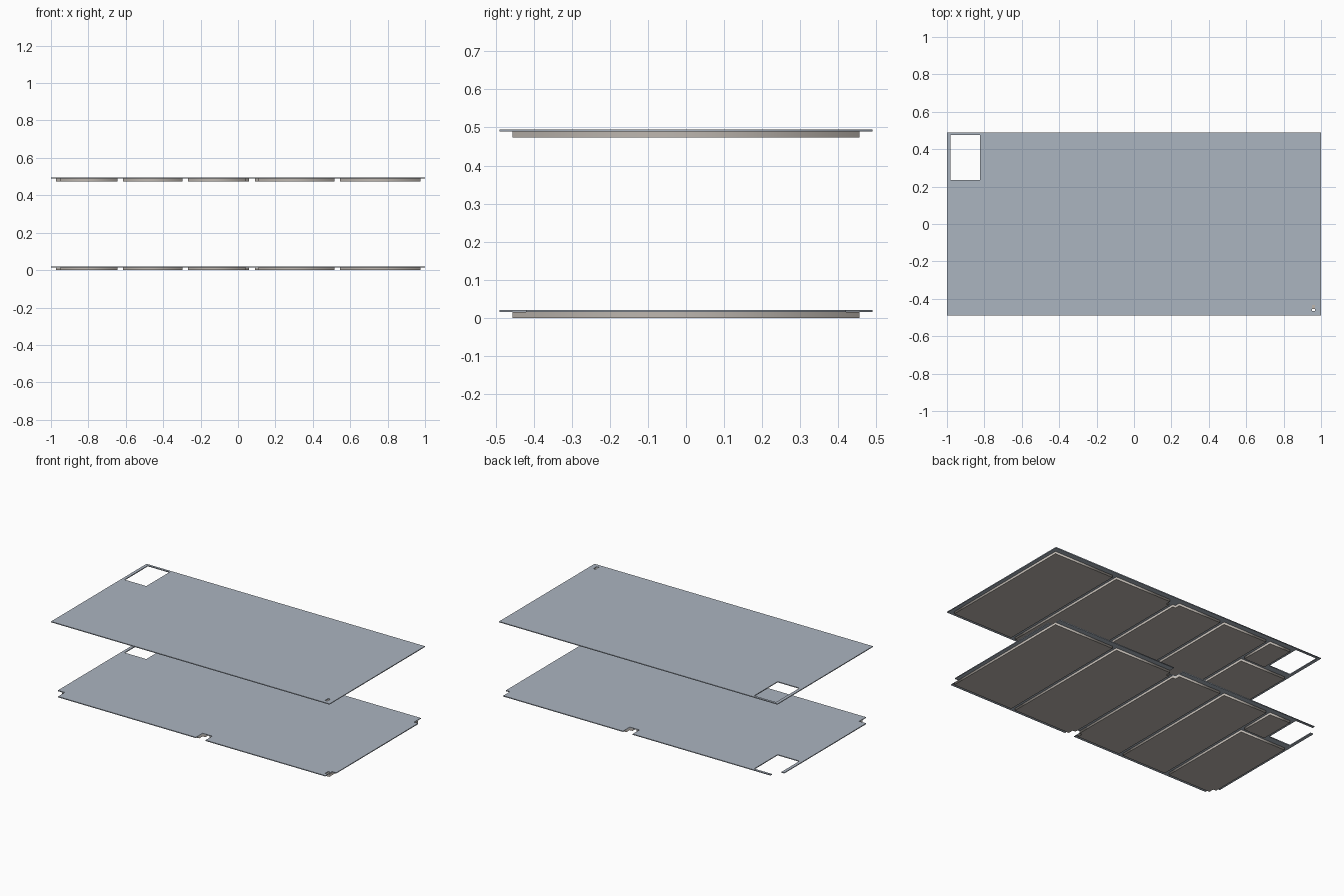
import bpy

if "Cube" in bpy.data.objects:
    bpy.data.objects.remove(bpy.data.objects["Cube"])


def material(name, color):
    m = bpy.data.materials.new(name)
    m.diffuse_color = color
    m.use_nodes = True
    m.node_tree.nodes["Principled BSDF"].inputs["Base Color"].default_value = m.diffuse_color
    return m


PLATE = material("blue_grey", (0.41, 0.46, 0.53, 1))
PANEL = material("warm_grey", (0.51, 0.47, 0.43, 1))


def rect(x0, x1, y0, y1):
    return [(x0, y0), (x1, y0), (x1, y1), (x0, y1)]


def slab(name, loops, z0, z1, mat):
    """Flat sheet from 2D loops (first outline, then holes)."""
    cu = bpy.data.curves.new(name, 'CURVE')
    cu.dimensions = '2D'
    cu.fill_mode = 'BOTH'
    cu.extrude = (z1 - z0) / 2
    for pts in loops:
        sp = cu.splines.new('POLY')
        sp.points.add(len(pts) - 1)
        for p, (x, y) in zip(sp.points, pts):
            p.co = (x, y, 0, 1)
        sp.use_cyclic_u = True
    ob = bpy.data.objects.new(name, cu)
    ob.location.z = (z0 + z1) / 2
    bpy.context.collection.objects.link(ob)
    bpy.ops.object.select_all(action='DESELECT')
    bpy.context.view_layer.objects.active = ob
    ob.select_set(True)
    bpy.ops.object.convert(target='MESH')
    ob = bpy.context.object
    ob.data.materials.clear()
    ob.data.materials.append(mat)


# Panel outline with notches (n) at any of its four corners
W, N = 0.455, 0.42
def panel(x0, x1, y0, y1, left=0.0, right=0.0):
    pts = []
    pts += [(x0, -N), (x0 + left, -N), (x0 + left, y0)] if left else [(x0, y0)]
    pts += [(x1 - right, y0), (x1 - right, -N), (x1, -N)] if right else [(x1, y0)]
    top = y1 > N
    pts += [(x1, N), (x1 - right, N), (x1 - right, y1)] if right and top else [(x1, y1)]
    pts += [(x0 + left, y1), (x0 + left, N), (x0, N)] if left and top else [(x0, y1)]
    return pts


PANELS = {
    "end_panel_left": panel(-0.972, -0.645, -W, 0.195, left=0.022),
    "panel_beside_opening": panel(-0.795, -0.645, 0.225, W),
    "panel_left": panel(-0.615, -0.298, -W, W),
    "panel_middle": panel(-0.268, 0.06, -W, W, right=0.02),
    "panel_right": panel(0.09, 0.515, -W, W, left=0.02),
    "end_panel_right": panel(0.545, 0.975, -W, W),
}

Y = 0.49
PORT = rect(0.951, 0.967, -0.465, -0.432)

# Top plate with opening; bottom plate notched for posts, opening breaks its corner
top_loops = [rect(-1, 1, -Y, Y), rect(-0.98, -0.823, 0.235, 0.475), PORT]
bottom_outline = [
    (-1, -N), (-0.95, -N), (-0.95, -Y),
    (0.04, -Y), (0.04, -N), (0.11, -N), (0.11, -Y),
    (0.97, -Y), (0.97, -N), (1, -N), (1, N), (0.97, N), (0.97, Y),
    (0.11, Y), (0.11, N), (0.04, N), (0.04, Y),
    (-0.95, Y), (-0.95, 0.475), (-0.823, 0.475), (-0.823, 0.235),
    (-0.98, 0.235), (-0.98, N), (-1, N),
]

for level, base, loops in (("bottom", 0.0, [bottom_outline, PORT]),
                           ("top", 0.474, top_loops)):
    slab(level + "_plate", loops, base + 0.015, base + 0.0205, PLATE)
    for name, outline in PANELS.items():
        slab(f"{level}_{name}", [outline], base, base + 0.015, PANEL)
